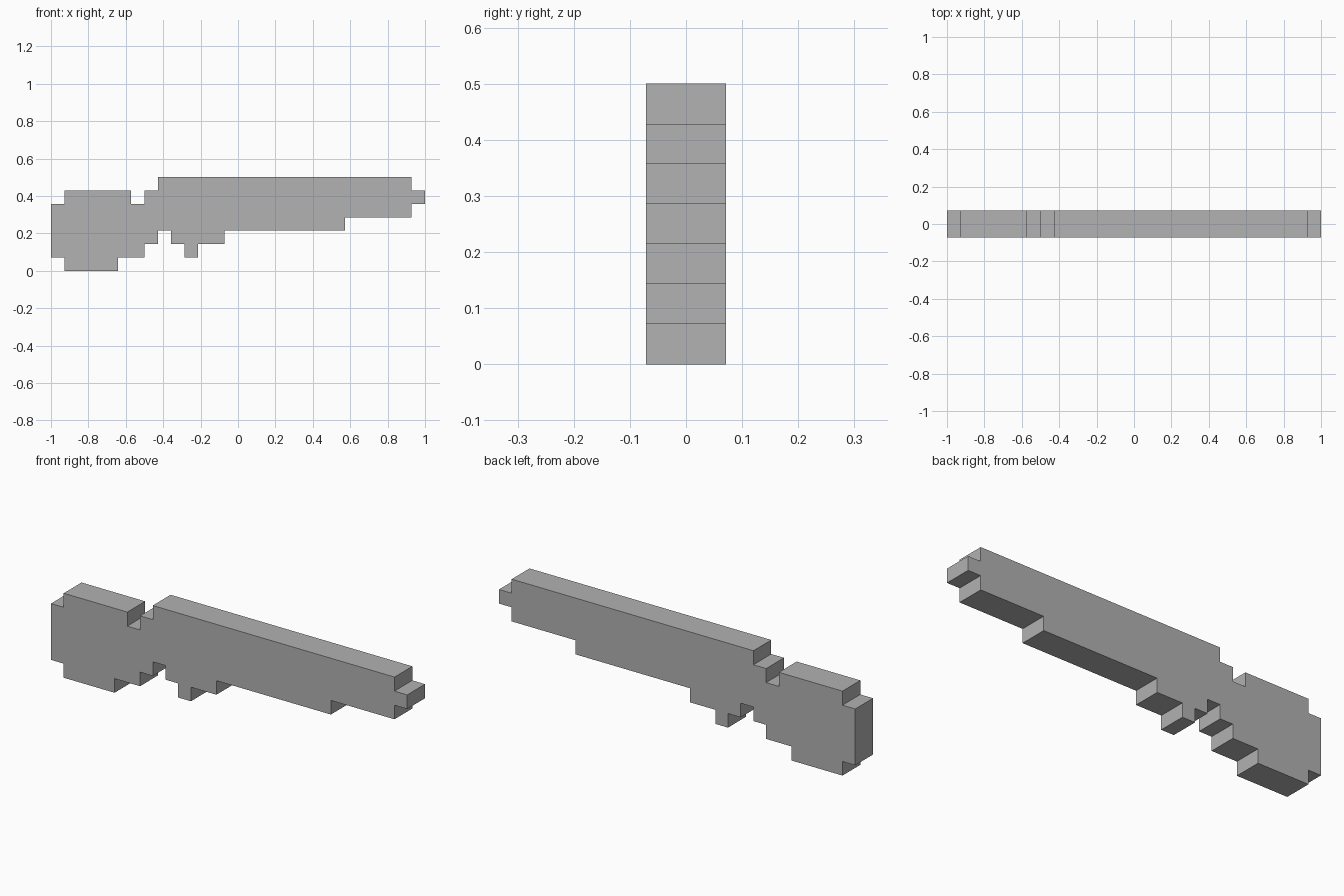
import bpy
import bmesh

if "Cube" in bpy.data.objects:
    bpy.data.objects.remove(bpy.data.objects["Cube"])

CELL = 2 / 28          # size of one step of the blocky outline
COLUMNS = 28
DEPTH = 2 * CELL

# Stepped outline, counted in cells: column, row
OUTLINE = [
    # stock and grip underside
    (0, 1), (1, 1), (1, 0), (5, 0), (5, 1), (7, 1), (7, 2), (8, 2), (8, 3),
    # trigger notch and guard
    (9, 3), (9, 2), (10, 2), (10, 1), (11, 1), (11, 2), (13, 2), (13, 3),
    # fore-end and muzzle
    (22, 3), (22, 4), (27, 4), (27, 5), (28, 5), (28, 6), (27, 6),
    # top edge back to the stock
    (27, 7), (8, 7), (8, 6), (7, 6), (7, 5), (6, 5), (6, 6), (1, 6),
    (1, 5), (0, 5),
]


def flat_material(name, color):
    mat = bpy.data.materials.new(name)
    mat.use_nodes = True
    mat.diffuse_color = color
    mat.node_tree.nodes["Principled BSDF"].inputs["Base Color"].default_value = color
    return mat


def extruded_outline(name, outline, depth, mat):
    bm = bmesh.new()
    verts = [bm.verts.new(((c - COLUMNS / 2) * CELL, -depth / 2, r * CELL))
             for c, r in outline]
    face = bm.faces.new(verts)
    result = bmesh.ops.extrude_face_region(bm, geom=[face], use_keep_orig=True)
    moved = [g for g in result["geom"] if isinstance(g, bmesh.types.BMVert)]
    bmesh.ops.translate(bm, verts=moved, vec=(0, depth, 0))
    bmesh.ops.recalc_face_normals(bm, faces=bm.faces)
    mesh = bpy.data.meshes.new(name)
    bm.to_mesh(mesh)
    bm.free()
    mesh.materials.append(mat)
    obj = bpy.data.objects.new(name, mesh)
    bpy.context.collection.objects.link(obj)
    return obj


# One solid body: stock, trigger area and barrel share a single outline
grey = flat_material("plain grey", (0.445, 0.445, 0.445, 1))
extruded_outline("blocky_body", OUTLINE, DEPTH, grey)
